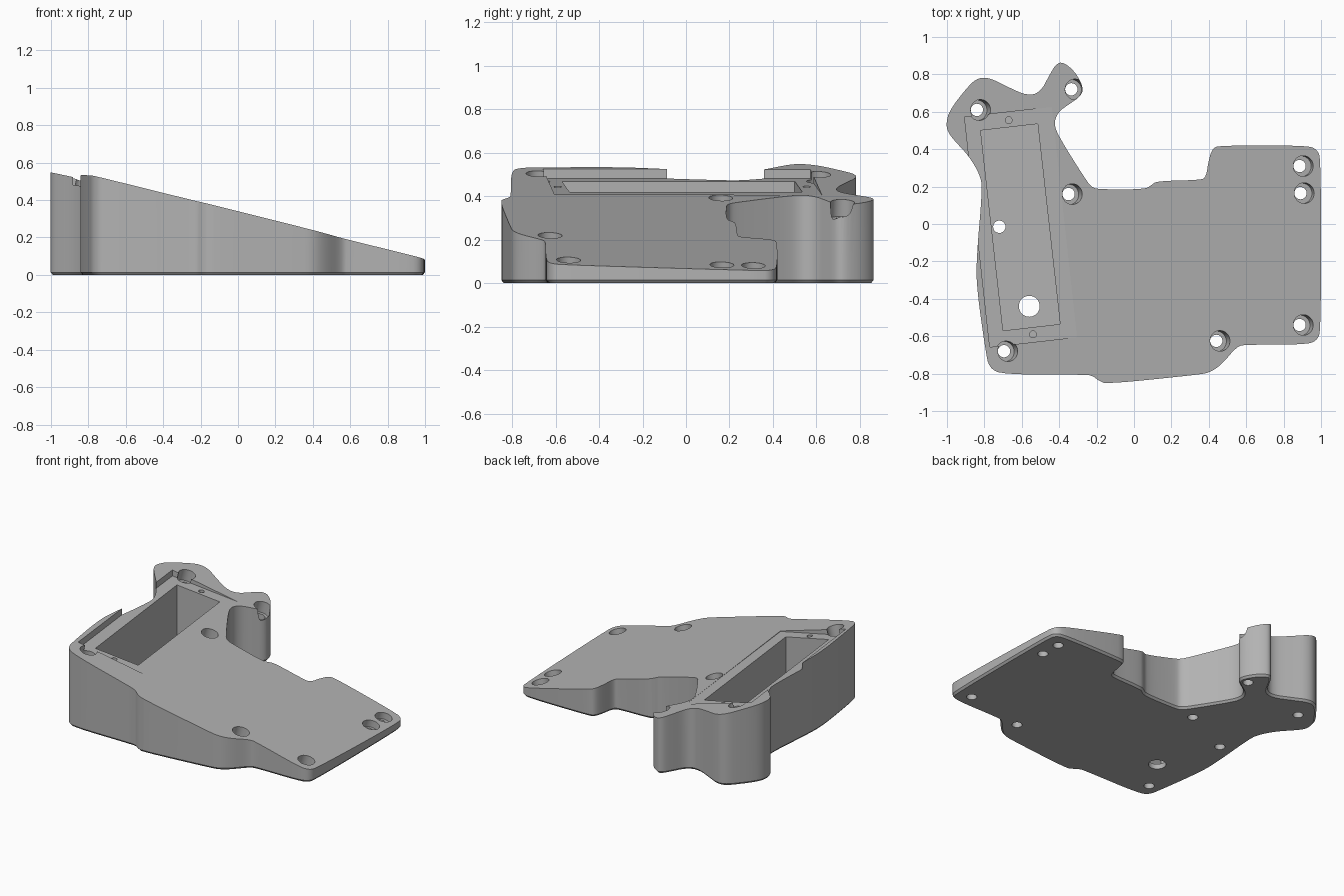
import bpy, bmesh, math
from mathutils import Vector

default_cube = bpy.data.objects.get("Cube")
if default_cube:
    bpy.data.objects.remove(default_cube, do_unlink=True)

# Single plain grey finish
grey = bpy.data.materials.new("plain_grey")
grey.use_nodes = True
grey_value = (0.45, 0.45, 0.45, 1)
grey.diffuse_color = grey_value
grey.node_tree.nodes["Principled BSDF"].inputs["Base Color"].default_value = grey_value


def slope_height(x, y):
    """Height of the tilted top surface."""
    return 0.315 - 0.248 * x - 0.03 * y


def round_outline(points, passes=2):
    """Closed outline with its corners cut repeatedly."""
    for _ in range(passes):
        smoother = []
        for current, following in zip(points, points[1:] + points[:1]):
            smoother.append(current.lerp(following, 0.25))
            smoother.append(current.lerp(following, 0.75))
        points = smoother
    return points


def inset_outline(points, amount):
    """Move a clockwise outline inwards by a small amount."""
    result = []
    for index, point in enumerate(points):
        following = points[(index + 1) % len(points)]
        tangent = (following - points[index - 1]).normalized()
        result.append(point + Vector((tangent.y, -tangent.x)) * amount)
    return result


def loft(name, rings):
    """Closed solid through matching rings of 3D points."""
    bm = bmesh.new()
    rows = [[bm.verts.new(point) for point in ring] for ring in rings]
    bm.faces.new(rows[0])
    bm.faces.new(rows[-1])
    for lower, upper in zip(rows, rows[1:]):
        for i in range(len(lower)):
            bm.faces.new((lower[i - 1], lower[i], upper[i], upper[i - 1]))
    bmesh.ops.recalc_face_normals(bm, faces=bm.faces)
    mesh = bpy.data.meshes.new(name)
    bm.to_mesh(mesh)
    bm.free()
    solid = bpy.data.objects.new(name, mesh)
    bpy.context.collection.objects.link(solid)
    mesh.materials.append(grey)
    return solid


def at_height(points, height):
    return [(p.x, p.y, height) for p in points]


def cut(target, cutter):
    """Subtract a cutter from the target and discard it."""
    cutter.hide_render = True
    modifier = target.modifiers.new("cut", "BOOLEAN")
    modifier.operation = "DIFFERENCE"
    modifier.solver = "EXACT"
    modifier.object = cutter
    bpy.context.view_layer.objects.active = target
    bpy.ops.object.modifier_apply(modifier=modifier.name)
    bpy.data.objects.remove(cutter, do_unlink=True)


def drill(target, x, y, radius, bottom=-0.1, top=1.0):
    """Vertical round hole."""
    circle = [Vector((x + radius * math.cos(a), y + radius * math.sin(a)))
              for a in (math.tau * i / 32 for i in range(32))]
    cut(target, loft("hole_cutter", [at_height(circle, bottom), at_height(circle, top)]))


# Body outline, clockwise from the left lobe
outline = [Vector(p) for p in (
    (-1.005, .54), (-.985, .61), (-.9, .72), (-.845, .777), (-.78, .785),
    (-.69, .74), (-.57, .685), (-.5, .705), (-.45, .8), (-.417, .855),
    (-.38, .867), (-.315, .815), (-.27, .73), (-.283, .685), (-.34, .645),
    (-.405, .6), (-.43, .535), (-.395, .455), (-.26, .24), (-.225, .195),
    (-.18, .185), (.06, .185), (.095, .21), (.125, .23), (.355, .235),
    (.385, .25), (.4, .345), (.42, .405), (.46, .42), (.92, .42),
    (.98, .4), (1, .34), (1, -.56), (.98, -.625), (.91, -.645),
    (.595, -.645), (.55, -.655), (.47, -.75), (.405, -.795), (.33, -.807),
    (-.145, -.856), (-.19, -.837), (-.22, -.812), (-.26, -.805),
    (-.7, -.805), (-.775, -.77), (-.795, -.67), (-.84, -.35), (-.843, -.19),
    (-.81, .19), (-.825, .265), (-.88, .36), (-.955, .44), (-.995, .49))]
outline = round_outline(outline)

# Wedge body with a chamfered bottom rim
wedge_body = loft("wedge_body", [
    at_height(inset_outline(outline, 0.012), 0),
    at_height(outline, 0.014),
    [(p.x, p.y, slope_height(p.x, p.y)) for p in outline]])

# Shallow ledge recess, gently tilted
right_front, right_back = Vector((-.305, -.605)), Vector((-.44, .625))
across = Vector((-.466, -.053))
ledge = [right_front, right_back, right_back + across, right_front + across]
cut(wedge_body, loft("ledge_cutter", [
    [(p.x, p.y, z) for p, z in zip(ledge, (.405, .405, .481, .481))],
    at_height(ledge, 1)]))

# Deep rectangular pocket inside the ledge
pocket = [Vector(p) for p in ((-.395, -.535), (-.515, .535), (-.82, .5), (-.7, -.57))]
cut(wedge_body, loft("pocket_cutter", [at_height(pocket, 0.035), at_height(pocket, 1)]))

# Screw holes with recesses square to the sloping top
slope_normal = Vector((0.248, 0.03, 1)).normalized()
screws = ((.885, .31), (.89, .165), (.885, -.54), (.44, -.625),
          (-.695, -.68), (-.84, .61), (-.335, .72), (-.35, .16))
for x, y in screws:
    height = slope_height(x + 0.02, y)
    depth = min(0.08, height - 0.035)
    bpy.ops.mesh.primitive_cylinder_add(
        vertices=32, radius=0.055, depth=2 * depth, location=(x + 0.02, y, height),
        rotation=slope_normal.to_track_quat("Z", "Y").to_euler())
    recess_cutter = bpy.context.object
    recess_cutter.data.materials.append(grey)
    bpy.context.view_layer.update()
    cut(wedge_body, recess_cutter)
    drill(wedge_body, x, y, 0.033)

# Pocket floor holes and blind pilot holes in the ledge
drill(wedge_body, -.72, -.015, 0.033)
drill(wedge_body, -.56, -.44, 0.056)
for x, y in ((-.67, .555), (-.54, -.59)):
    drill(wedge_body, x, y, 0.018, bottom=0.3)

# Smooth curved walls, keep crisp edges
bpy.ops.object.select_all(action="DESELECT")
wedge_body.select_set(True)
bpy.context.view_layer.objects.active = wedge_body
bpy.ops.object.shade_smooth_by_angle(angle=math.radians(30))
